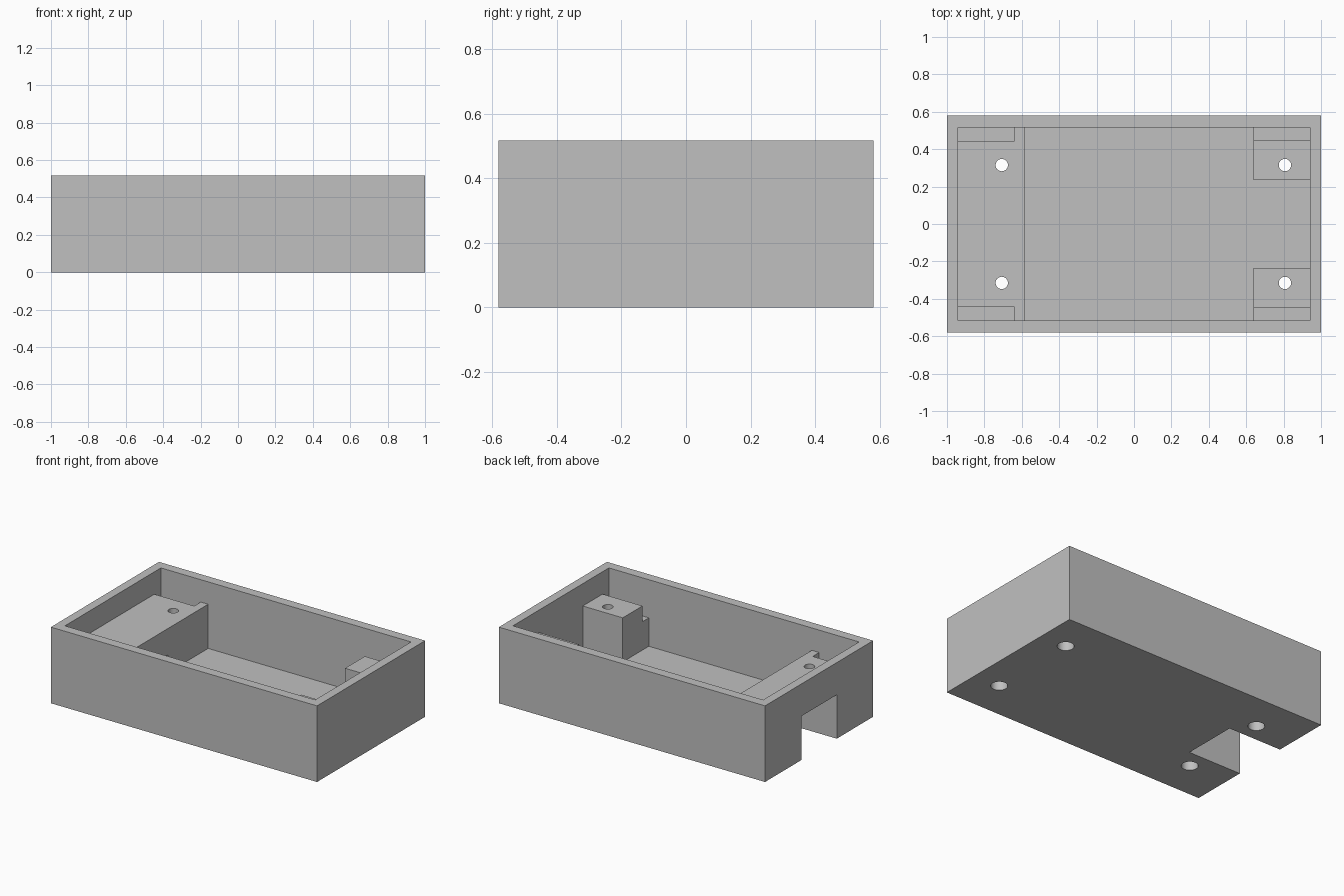
import bpy, bmesh, math
from mathutils import Matrix, Vector

default = bpy.data.objects.get("Cube")
if default:
    bpy.data.objects.remove(default, do_unlink=True)

LENGTH, WIDTH, HEIGHT, WALL = 2.0, 1.16, 0.517, 0.065
MOUNT_TOP, LEDGE_TOP = 0.365, 0.258
INNER_X, INNER_Y = 0.94, 0.515
EMBED = 0.02          # overlap of the mounts into the walls and floor

grey = bpy.data.materials.new("plain grey")
grey.use_nodes = True
colour = (0.53, 0.53, 0.53, 1)
grey.diffuse_color = colour
grey.node_tree.nodes["Principled BSDF"].inputs["Base Color"].default_value = colour


def add_object(name, bm):
    bmesh.ops.recalc_face_normals(bm, faces=bm.faces)
    mesh = bpy.data.meshes.new(name)
    bm.to_mesh(mesh)
    bm.free()
    mesh.materials.append(grey)
    obj = bpy.data.objects.new(name, mesh)
    bpy.context.collection.objects.link(obj)
    return obj


def box(name, x, y, z):
    lo, hi = Vector((x[0], y[0], z[0])), Vector((x[1], y[1], z[1]))
    bm = bmesh.new()
    bmesh.ops.create_cube(bm, size=1)
    bmesh.ops.scale(bm, vec=hi - lo, verts=bm.verts)
    bmesh.ops.translate(bm, vec=(lo + hi) / 2, verts=bm.verts)
    return add_object(name, bm)


def cylinder(name, x, y, z, radius):
    bm = bmesh.new()
    bmesh.ops.create_cone(bm, cap_ends=True, segments=32, radius1=radius,
                          radius2=radius, depth=z[1] - z[0],
                          matrix=Matrix.Translation((x, y, sum(z) / 2)))
    return add_object(name, bm)


def combine(target, tool, operation):
    tool.hide_render = True
    mod = target.modifiers.new(operation.lower(), 'BOOLEAN')
    mod.operation, mod.object, mod.solver = operation, tool, 'EXACT'
    bpy.context.view_layer.objects.active = target
    bpy.ops.object.modifier_apply(modifier=mod.name)
    bpy.data.objects.remove(tool, do_unlink=True)


# Open tray
tray = box("open_tray", (-LENGTH / 2, LENGTH / 2), (-WIDTH / 2, WIDTH / 2), (0, HEIGHT))
cavity = box("cavity", (-INNER_X, INNER_X), (-INNER_Y, INNER_Y), (WALL, 1))
combine(tray, cavity, 'DIFFERENCE')

# Full-width bridge mount at the connector end, with recessed corner pockets
base = WALL - EMBED
back = -INNER_X - EMBED
side = INNER_Y + EMBED
for name, x, y, top in (
        ("bridge_base", (back, -0.585), (-side, side), LEDGE_TOP),
        ("bridge_top", (back, -0.585), (-0.445, 0.445), MOUNT_TOP),
        ("bridge_fin", (-0.64, -0.585), (-side, side), MOUNT_TOP)):
    combine(tray, box(name, x, y, (base, top)), 'UNION')

# Stepped corner mounts at the other end
for s in (-1, 1):
    for name, inner, outer, top in (("corner_ledge", 0.235, side, LEDGE_TOP),
                                    ("corner_post", 0.235, 0.447, MOUNT_TOP)):
        span = sorted((s * inner, s * outer))
        post = box(name, (0.64, INNER_X + EMBED), span, (base, top))
        combine(tray, post, 'UNION')

# Connector bay under the bridge, and its small opening to the inside
combine(tray, box("bay", (-1.1, -0.6), (-0.19, 0.19), (-0.1, 0.298)), 'DIFFERENCE')
combine(tray, box("cable_slot", (-0.65, -0.55), (-0.085, 0.085), (0.09, 0.185)), 'DIFFERENCE')

# Screw holes, widened from below
for x in (-0.707, 0.807):
    for y in (-0.315, 0.315):
        combine(tray, cylinder("screw_hole", x, y, (-0.1, 0.45), 0.033), 'DIFFERENCE')
        combine(tray, cylinder("screw_recess", x, y, (-0.1, 0.298), 0.052), 'DIFFERENCE')

# Merge flat faces and keep crisp edges
bm = bmesh.new()
bm.from_mesh(tray.data)
bmesh.ops.remove_doubles(bm, verts=bm.verts, dist=0.0001)
bmesh.ops.dissolve_limit(bm, angle_limit=math.radians(1), verts=bm.verts, edges=bm.edges)
bm.to_mesh(tray.data)
bm.free()
bpy.ops.object.select_all(action='DESELECT')
tray.select_set(True)
bpy.context.view_layer.objects.active = tray
bpy.ops.object.shade_smooth_by_angle(angle=math.radians(30))
